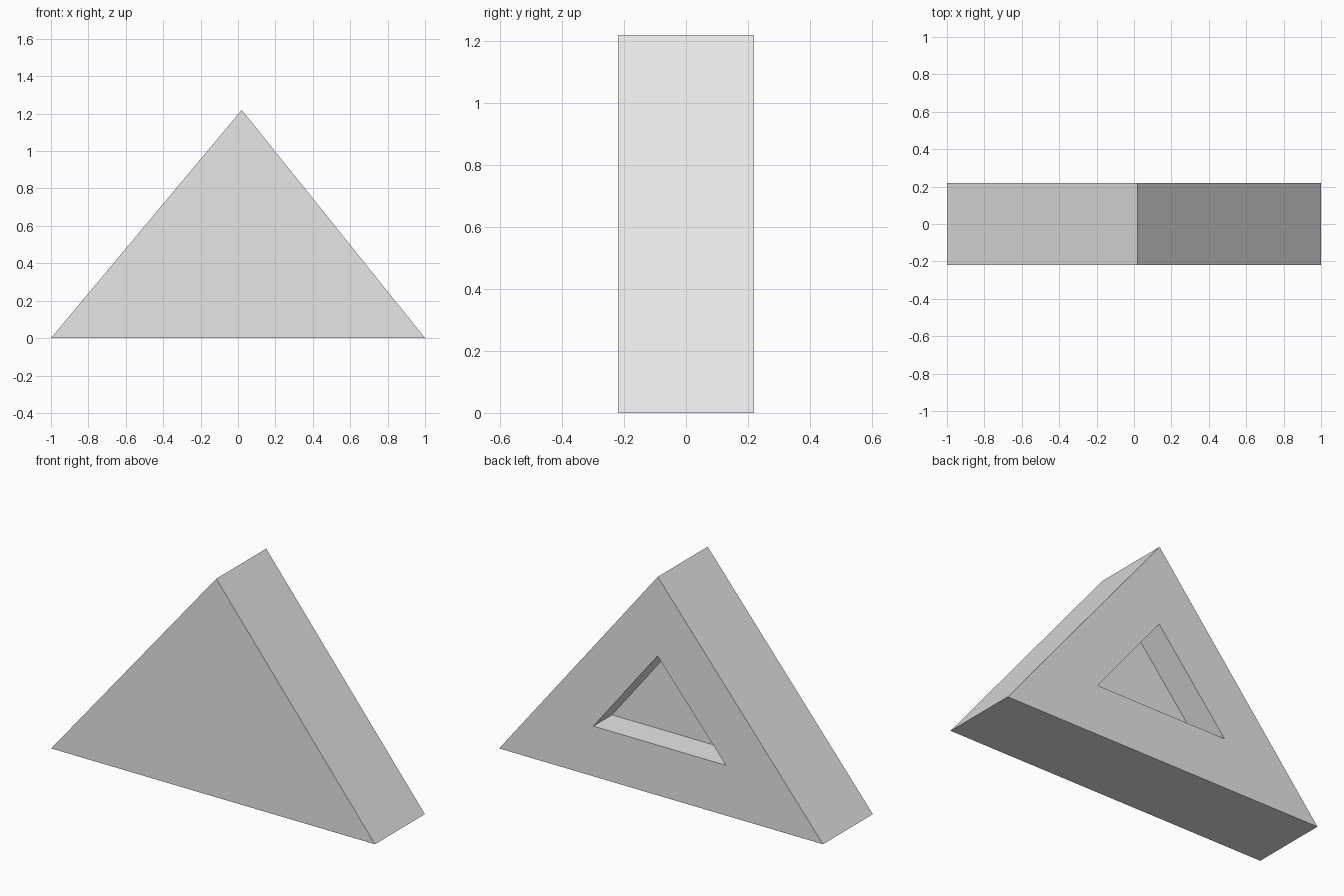
import bpy
import bmesh

if "Cube" in bpy.data.objects:
    bpy.data.objects.remove(bpy.data.objects["Cube"], do_unlink=True)

HALF_DEPTH = 0.22
RECESS_DEPTH = 0.165

# Corners as (x, z): left, right, apex
OUTER = [(-1.0, 0.0), (1.0, 0.0), (0.02, 1.22)]
INNER = [(-0.40, 0.28), (0.418, 0.28), (0.022, 0.778)]

grey = bpy.data.materials.new("light_grey")
grey.use_nodes = True
colour = (0.8, 0.8, 0.8, 1.0)
grey.diffuse_color = colour
grey.node_tree.nodes["Principled BSDF"].inputs["Base Color"].default_value = colour

bm = bmesh.new()


def ring(points, y):
    return [bm.verts.new((x, y, z)) for x, z in points]


def bridge(a, b):
    for i in range(len(a)):
        j = (i + 1) % len(a)
        bm.faces.new((a[i], a[j], b[j], b[i]))


# Solid front, sloping sides, back rim, recess walls and recess floor
front = ring(OUTER, -HALF_DEPTH)
back = ring(OUTER, HALF_DEPTH)
rim = ring(INNER, HALF_DEPTH)
floor = ring(INNER, HALF_DEPTH - RECESS_DEPTH)
bm.faces.new(front)
bridge(front, back)
bridge(back, rim)
bridge(rim, floor)
bm.faces.new(floor)
bmesh.ops.recalc_face_normals(bm, faces=bm.faces[:])

mesh = bpy.data.meshes.new("triangular_block")
bm.to_mesh(mesh)
bm.free()
mesh.materials.append(grey)
block = bpy.data.objects.new("triangular_block", mesh)
bpy.context.collection.objects.link(block)
